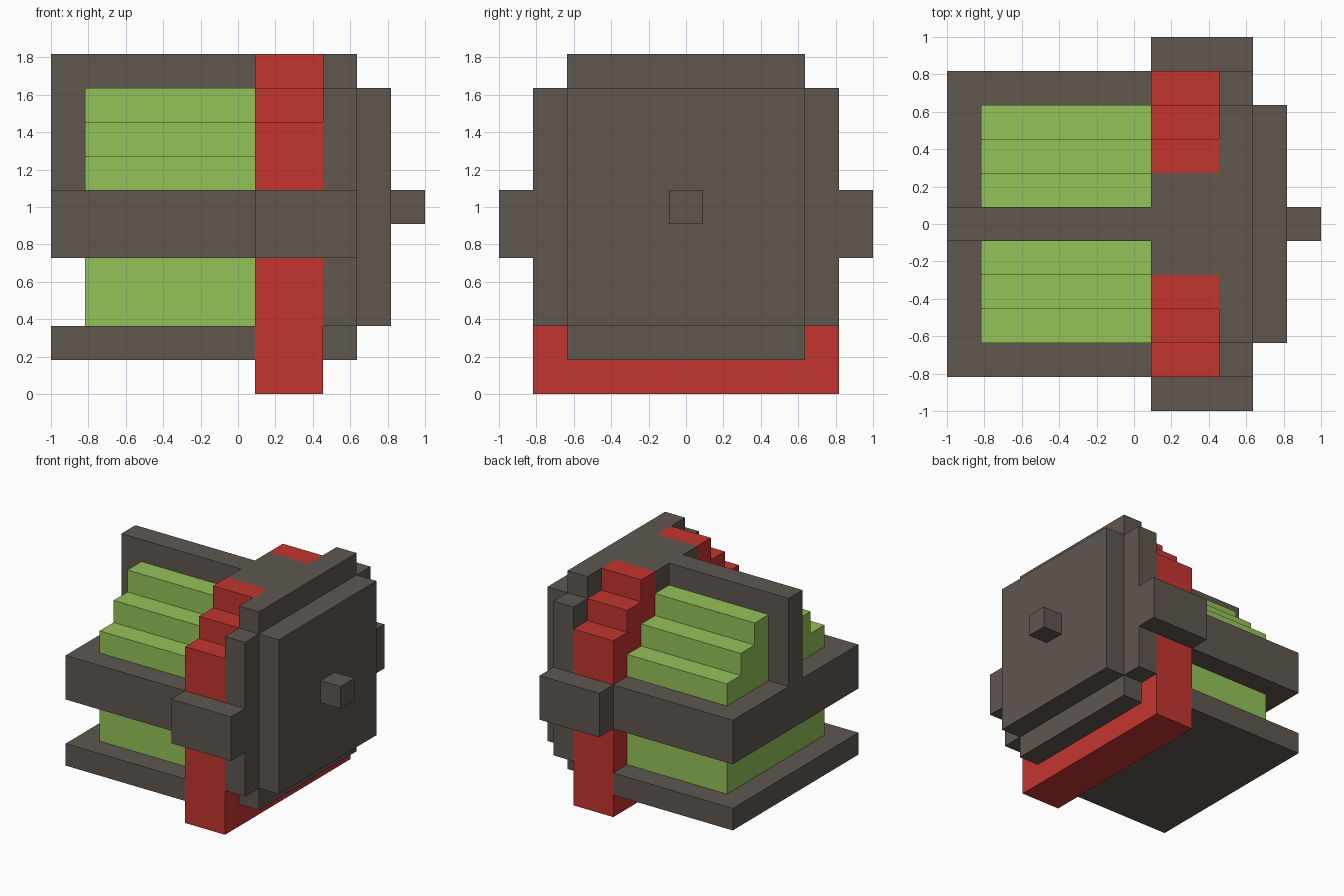
import bpy, bmesh

cube = bpy.data.objects.get("Cube")
if cube:
    bpy.data.objects.remove(cube, do_unlink=True)

U = 2 / 11      # one block of the grid


def srgb(*rgb):
    lin = lambda c: c / 12.92 if c <= 0.04045 else ((c + 0.055) / 1.055) ** 2.4
    return tuple(lin(c / 255) for c in rgb) + (1.0,)


def material(name, color):
    m = bpy.data.materials.new(name)
    m.use_nodes = True
    m.diffuse_color = color
    bsdf = m.node_tree.nodes["Principled BSDF"]
    bsdf.inputs["Base Color"].default_value = color
    bsdf.inputs["Roughness"].default_value = 0.9
    return m


STONE = material("dark grey", srgb(95, 87, 79))
GREEN = material("leaf green", srgb(149, 194, 88))
RED = material("brick red", srgb(196, 53, 47))


def extrude_x(name, mat, x0, x1, profile):
    """Extrude a (y, z) outline, in blocks from the middle and floor, along x."""
    bm = bmesh.new()
    face = bm.faces.new([bm.verts.new((x0 * U, y * U, z * U)) for y, z in profile])
    new = bmesh.ops.extrude_face_region(bm, geom=[face])["geom"]
    bmesh.ops.translate(bm, vec=((x1 - x0) * U, 0, 0),
                        verts=[v for v in new if isinstance(v, bmesh.types.BMVert)])
    bmesh.ops.recalc_face_normals(bm, faces=bm.faces[:])
    mesh = bpy.data.meshes.new(name)
    bm.to_mesh(mesh)
    bm.free()
    mesh.materials.append(mat)
    obj = bpy.data.objects.new(name, mesh)
    bpy.context.collection.objects.link(obj)
    return obj


def box(name, mat, x0, x1, y0, y1, z0, z1):
    return extrude_x(name, mat, x0, x1, [(y0, z0), (y1, z0), (y1, z1), (y0, z1)])


def symmetric(half):
    """Complete an outline running from bottom to top on the +y side."""
    return half + [(-y, z) for y, z in reversed(half)]


# Stone shelves and the upright fin between the stepped halves
box("base_plate", STONE, -5.5, 0.5, -4.5, 4.5, 1, 2)
box("middle_slab", STONE, -5.5, 0.5, -4.5, 4.5, 4, 6)
box("centre_fin", STONE, -5.5, 0.5, -0.5, 0.5, 6, 10)

# Green filling: a plain lower block and a stepped upper block
box("lower_green_block", GREEN, -4.5, 0.5, -3.5, 3.5, 2, 4)
extrude_x("upper_green_steps", GREEN, -4.5, 0.5, symmetric(
    [(3.5, 6), (3.5, 7), (2.5, 7), (2.5, 8), (1.5, 8), (1.5, 9)]))

# Red U-shaped frame with stepped shoulders around a stone core
extrude_x("red_frame", RED, 0.5, 2.5, symmetric(
    [(4.5, 0), (4.5, 8), (3.5, 8), (3.5, 9), (2.5, 9), (2.5, 10), (1.5, 10), (1.5, 2)]))
box("frame_core", STONE, 0.5, 2.5, -1.5, 1.5, 2, 10)

# Stone clamps gripping the frame on both sides
for name, y in (("front_clamp", -5.5), ("back_clamp", 4.5)):
    box(name, STONE, 0.5, 3.5, y, y + 1, 4, 6)

# Layered end plates with a peg
extrude_x("notched_plate", STONE, 2.5, 3.5, symmetric(
    [(3.5, 1), (3.5, 2), (4.5, 2), (4.5, 9), (3.5, 9), (3.5, 10)]))
box("outer_plate", STONE, 3.5, 4.5, -3.5, 3.5, 2, 9)
box("peg", STONE, 4.5, 5.5, -0.5, 0.5, 5, 6)
